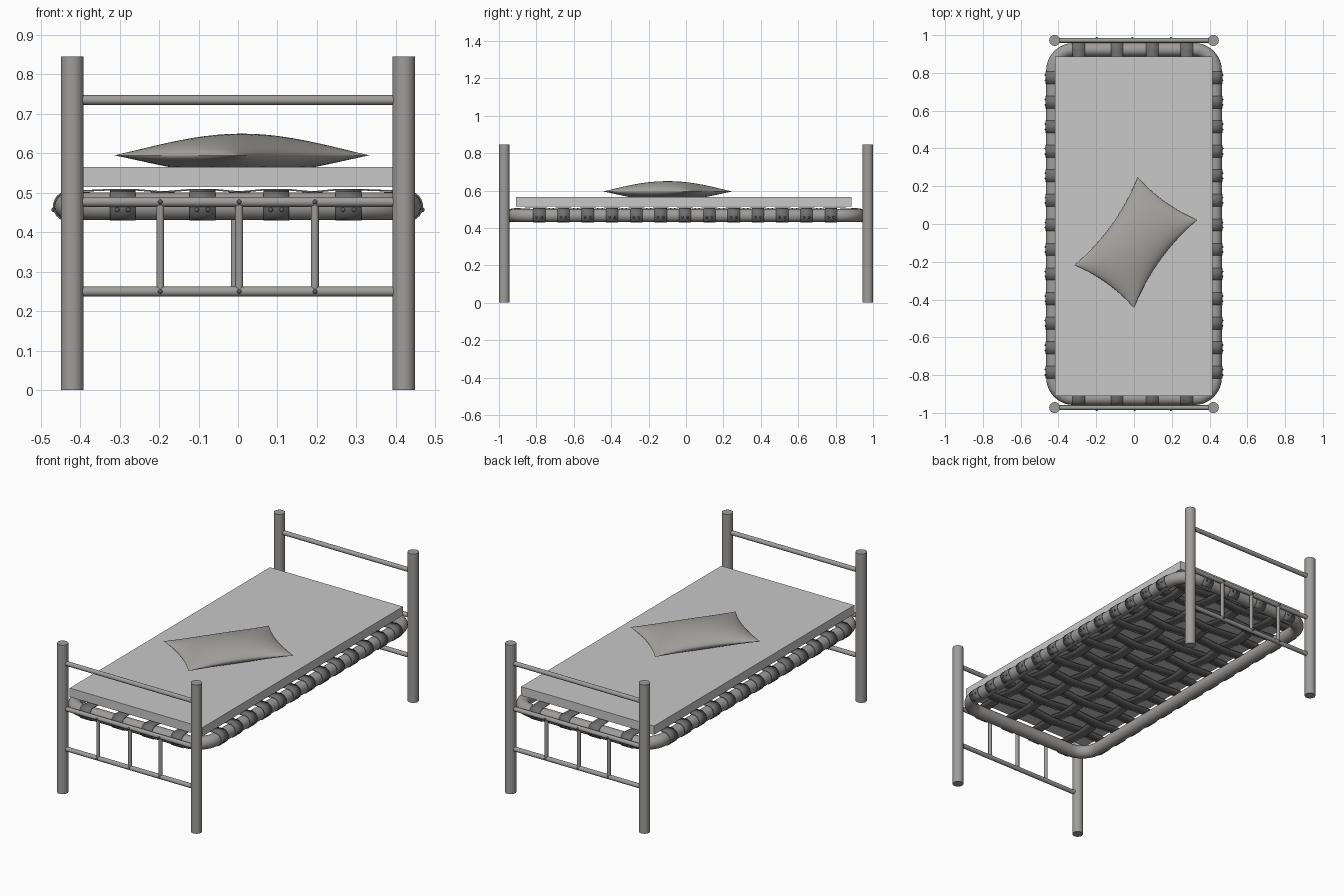
import bpy, bmesh, math
from mathutils import Vector, Matrix

if "Cube" in bpy.data.objects:
    bpy.data.objects.remove(bpy.data.objects["Cube"], do_unlink=True)


def material(name, r, g, b):
    m = bpy.data.materials.new(name)
    m.use_nodes = True
    m.diffuse_color = (r, g, b, 1)
    m.node_tree.nodes["Principled BSDF"].inputs["Base Color"].default_value = (r, g, b, 1)
    return m


STEEL = material("grey steel", 0.35, 0.34, 0.33)
SHEET = material("light grey fabric", 0.58, 0.58, 0.58)
LINEN = material("warm grey linen", 0.38, 0.37, 0.35)
WEB = material("dark grey webbing", 0.16, 0.16, 0.16)
RIVET = material("dark rivet", 0.12, 0.12, 0.12)


def finish(name, bm, mat, smooth=True):
    bmesh.ops.recalc_face_normals(bm, faces=bm.faces)
    me = bpy.data.meshes.new(name)
    bm.to_mesh(me)
    bm.free()
    me.materials.append(mat)
    ob = bpy.data.objects.new(name, me)
    bpy.context.collection.objects.link(ob)
    if smooth:
        bpy.ops.object.select_all(action="DESELECT")
        ob.select_set(True)
        bpy.context.view_layer.objects.active = ob
        bpy.ops.object.shade_smooth_by_angle(angle=math.radians(40))
    return ob


def rod(name, a, b, radius, sides=24):
    a, b = Vector(a), Vector(b)
    turn = (b - a).to_track_quat("Z", "Y").to_matrix().to_4x4()
    bm = bmesh.new()
    bmesh.ops.create_cone(bm, cap_ends=True, segments=sides, radius1=radius, radius2=radius,
                          depth=(b - a).length, matrix=Matrix.Translation((a + b) / 2) @ turn)
    return finish(name, bm, STEEL)


rivet_spots = []

# Head and foot ends: posts, rails, spindles
POST_X, END_Y = 0.42, 0.972
RAIL_LOW, RAIL_MID, RAIL_TOP = 0.25, 0.477, 0.735
for end, side in (("foot", -1), ("head", 1)):
    y = side * END_Y
    for label, sx in (("left", 1), ("right", -1)):
        rod(f"{end}_{label}_post", (sx * POST_X, y, 0), (sx * POST_X, y, 0.845), 0.029, 32)
    for label, z in (("lower", RAIL_LOW), ("middle", RAIL_MID), ("top", RAIL_TOP)):
        rod(f"{end}_{label}_rail", (-POST_X, y, z), (POST_X, y, z), 0.0125)
    for i, x in enumerate((-0.197, 0.003 if side < 0 else -0.008, 0.195)):
        rod(f"{end}_spindle_{i + 1}", (x, y, RAIL_LOW), (x, y, RAIL_MID), 0.01, 16)
        rivet_spots += [(x, y + side * 0.0125, z) for z in (RAIL_LOW, RAIL_MID)]

# Rounded rectangular tube that carries the webbing
TUBE_X, TUBE_Y, TUBE_Z, TUBE_R, CORNER = 0.43, 0.923, 0.466, 0.035, 0.11
bm = bmesh.new()
rings = []
for quarter, (sx, sy) in enumerate(((1, 1), (-1, 1), (-1, -1), (1, -1))):
    for k in range(11):
        a = (quarter + k / 10) * math.pi / 2
        out = Vector((math.cos(a), math.sin(a), 0))
        c = Vector((sx * (TUBE_X - CORNER), sy * (TUBE_Y - CORNER), TUBE_Z)) + out * CORNER
        rings.append([bm.verts.new(c + out * TUBE_R * math.cos(t) + Vector((0, 0, TUBE_R * math.sin(t))))
                      for t in (math.tau * j / 24 for j in range(24))])
for i, ring in enumerate(rings):
    nxt = rings[(i + 1) % len(rings)]
    for j in range(24):
        k = (j + 1) % 24
        bm.faces.new((ring[j], nxt[j], nxt[k], ring[k]))
finish("bed_frame_tube", bm, STEEL)

# Woven straps, wrapped over the tube and riveted on the outside
LONG_X = (-0.292, -0.09, 0.097, 0.28)
CROSS_Y = [0.13 * i - 0.005 for i in range(-6, 7)]
HALF, WRAP, WEAVE = 0.0325, TUBE_R + 0.002, 0.006


def strap(name, at, reach, crossings, phase, place):
    """Ribbon along s with height z; place(s, across, z) maps it into the bed."""
    arc = [math.radians(-70 + 16 * k) for k in range(11)]
    wrap = [(reach + WRAP * math.cos(a), TUBE_Z + WRAP * math.sin(a)) for a in arc]
    path = [(-s, z) for s, z in wrap]
    for i, c in enumerate(crossings):
        z = TUBE_Z + WRAP + WEAVE * (-1) ** (i + phase) - 0.001
        path += [(c - 0.03, z), (c, z), (c + 0.03, z)]
    path += reversed(wrap)
    bm = bmesh.new()
    rows = [[bm.verts.new(place(s, at + w, z)) for w in (-HALF, HALF)] for s, z in path]
    for p, q in zip(rows, rows[1:]):
        bm.faces.new((p[0], p[1], q[1], q[0]))
    ob = finish(name, bm, WEB)
    mod = ob.modifiers.new("thickness", "SOLIDIFY")
    mod.thickness, mod.offset = 0.004, 0
    for end in (-1, 1):
        for w in (-0.014, 0.014):
            rivet_spots.append(place(end * (reach + WRAP), at + w, TUBE_Z - 0.009))


for i, y in enumerate(CROSS_Y):
    strap(f"cross_strap_{i + 1}", y, TUBE_X, LONG_X, i, lambda s, w, z: (s, w, z))
for i, x in enumerate(LONG_X):
    strap(f"long_strap_{i + 1}", x, TUBE_Y, CROSS_Y, i + 1, lambda s, w, z: (w, s, z))

# Rivets
bm = bmesh.new()
for spot in rivet_spots:
    bmesh.ops.create_uvsphere(bm, u_segments=10, v_segments=6, radius=0.006,
                              matrix=Matrix.Translation(spot))
finish("rivets", bm, RIVET)

# Mattress
bm = bmesh.new()
bmesh.ops.create_cube(bm, size=1, matrix=Matrix.Translation((-0.002, -0.012, 0.54))
                      @ Matrix.Diagonal((0.835, 1.795, 0.05, 1)))
finish("mattress", bm, SHEET, False)

# Pillow: two bulging sheets with pinched-in sides, joined at the seam
bm = bmesh.new()
N = 28
spin = Matrix.Translation((0.01, -0.098, 0.595)) @ Matrix.Rotation(math.radians(54.3), 4, "Z")
for top in (True, False):
    grid = []
    for i in range(N + 1):
        u = -math.cos(math.pi * i / N)
        row = []
        for j in range(N + 1):
            v = -math.cos(math.pi * j / N)
            px = u * (0.287 - 0.022 * (1 - v * v))
            py = v * (0.194 - 0.035 * (1 - u * u))
            puff = max(0, (1 - u * u) * (1 - v * v)) ** 0.55
            pz = 0.055 * puff if top else -min(0.03, 0.05 * puff)
            row.append(bm.verts.new(spin @ Vector((px, py, pz))))
        grid.append(row)
    for i in range(N):
        for j in range(N):
            bm.faces.new((grid[i][j], grid[i + 1][j], grid[i + 1][j + 1], grid[i][j + 1]))
bmesh.ops.remove_doubles(bm, verts=bm.verts, dist=0.0002)
finish("pillow", bm, LINEN)
